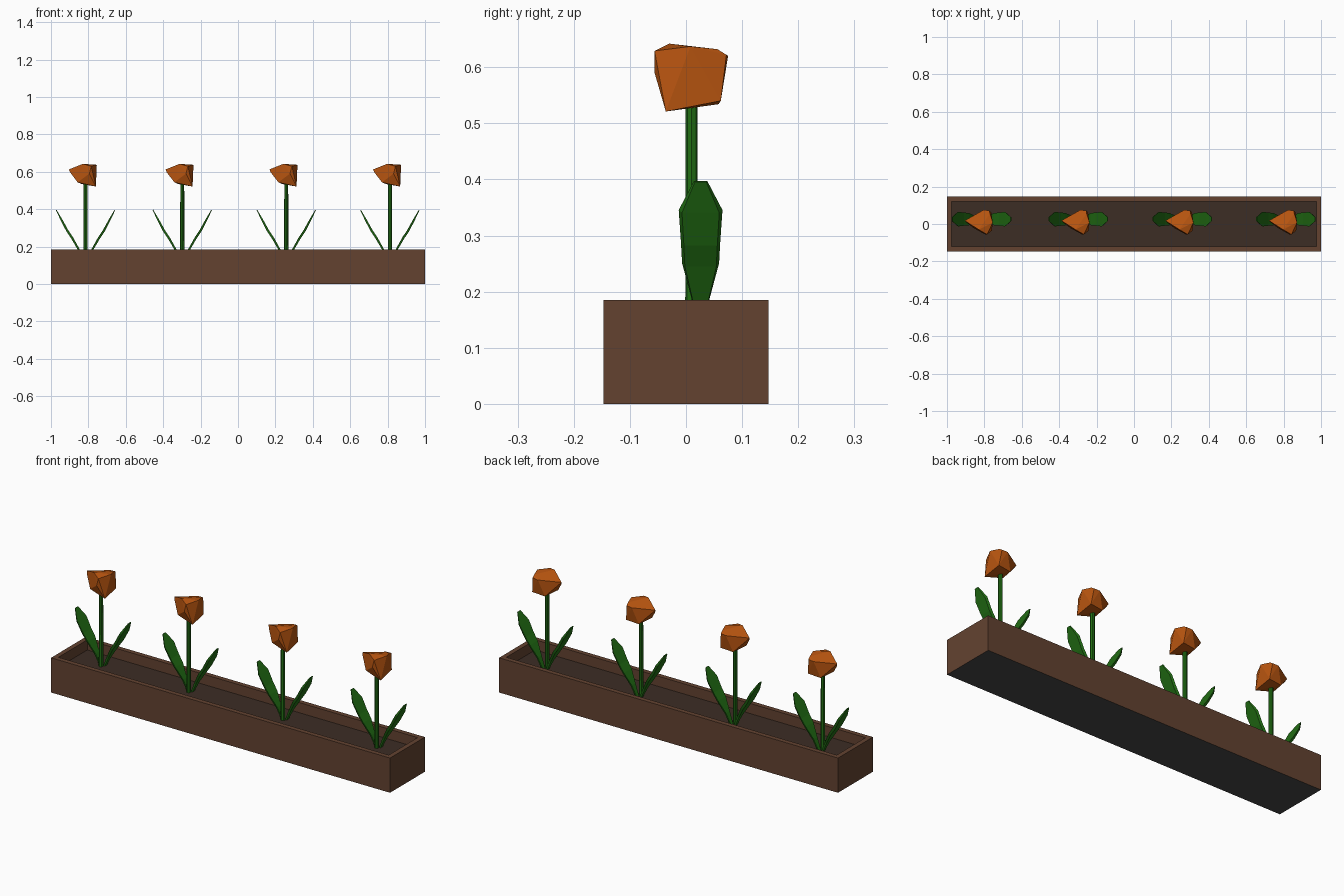
import bpy, bmesh, math
from mathutils import Vector

if "Cube" in bpy.data.objects:
    bpy.data.objects.remove(bpy.data.objects["Cube"])


def mat(name, rgb):
    m = bpy.data.materials.new(name)
    m.diffuse_color = (*rgb, 1)
    m.use_nodes = True
    m.node_tree.nodes["Principled BSDF"].inputs["Base Color"].default_value = m.diffuse_color
    return m


WOOD = mat("brown_wood", (0.125, 0.055, 0.030))
SOIL = mat("dark_soil", (0.045, 0.026, 0.018))
BASE = mat("grey_base", (0.065, 0.065, 0.065))
GREEN = mat("leaf_green", (0.016, 0.16, 0.007))
ORANGE = mat("petal_orange", (0.48, 0.09, 0.005))


def finish(name, bm, mats):
    bmesh.ops.recalc_face_normals(bm, faces=bm.faces[:])
    me = bpy.data.meshes.new(name)
    bm.to_mesh(me)
    bm.free()
    for m in mats:
        me.materials.append(m)
    ob = bpy.data.objects.new(name, me)
    bpy.context.collection.objects.link(ob)
    return ob


def planter():
    # box with an inset rim, sunk soil and grey underside
    bm = bmesh.new()
    bmesh.ops.create_cube(bm, size=1)
    for v in bm.verts:
        v.co = (v.co.x * 2, v.co.y * 0.294, 0.185 * (v.co.z + 0.5))
    bm.faces.ensure_lookup_table()
    bm.normal_update()
    top = next(f for f in bm.faces if f.normal.z > 0.9)
    bottom = next(f for f in bm.faces if f.normal.z < -0.9)
    bottom.material_index = 2
    bmesh.ops.inset_individual(bm, faces=[top], thickness=0.036)
    ext = bmesh.ops.extrude_discrete_faces(bm, faces=[top])
    soil = ext["faces"][0]
    soil.material_index = 1
    for v in soil.verts:
        v.co.z = 0.131
    finish("planter_box", bm, [WOOD, SOIL, BASE])


def stem(x):
    bm = bmesh.new()
    bmesh.ops.create_cone(bm, cap_ends=True, segments=8, radius1=0.0115, radius2=0.0105, depth=0.43)
    bmesh.ops.translate(bm, verts=bm.verts[:], vec=(x, 0.01, 0.335))
    finish("stem", bm, [GREEN])


# leaf stations: outward offset, height, half width, half thickness
LEAF = [(0.010, 0.125, 0.009, 0.004), (0.037, 0.185, 0.016, 0.005),
        (0.073, 0.248, 0.033, 0.006), (0.098, 0.285, 0.035, 0.006),
        (0.129, 0.343, 0.039, 0.005), (0.157, 0.396, 0.012, 0.002)]


def leaf(x, side):
    bm = bmesh.new()
    rings = []
    for o, z, w, t in LEAF:
        # thickness runs across the leaning blade
        n = Vector((0.88 * side, 0, -0.47)) * t
        c = Vector((x + side * o, 0.026, z))
        rings.append([bm.verts.new(c + n * a + Vector((0, w * b, 0)))
                      for a, b in ((1, 0.85), (-1, 1), (-1, -1), (1, -0.85))])
    for a, b in zip(rings, rings[1:]):
        for i in range(4):
            j = (i + 1) % 4
            bm.faces.new((a[i], a[j], b[j], b[i]))
    bm.faces.new(rings[0])
    bm.faces.new(rings[-1])
    finish("leaf", bm, [GREEN])


# faceted bloom corners relative to the stem, wrapped in a hull
BLOOM = [(-0.090, 0.018, 0.612), (-0.083, 0.010, 0.597), (0.010, 0.075, 0.620),
         (0.042, 0.072, 0.622), (0.045, 0.056, 0.632), (0.060, 0.008, 0.637),
         (0.030, -0.056, 0.629), (0.020, -0.056, 0.590), (-0.015, -0.030, 0.642),
         (0.055, -0.036, 0.521), (0.052, 0.062, 0.540), (-0.042, -0.022, 0.543),
         (-0.020, 0.058, 0.534)]


def bloom(x):
    bm = bmesh.new()
    for p in BLOOM:
        bm.verts.new((x + p[0], p[1], p[2]))
    res = bmesh.ops.convex_hull(bm, input=bm.verts[:])
    loose = [v for v in bm.verts if not v.link_faces]
    if loose:
        bmesh.ops.delete(bm, geom=loose, context='VERTS')
    finish("bloom", bm, [ORANGE])


planter()
for x in (-0.815, -0.298, 0.258, 0.812):
    stem(x)
    leaf(x, 1)
    leaf(x, -1)
    bloom(x)
